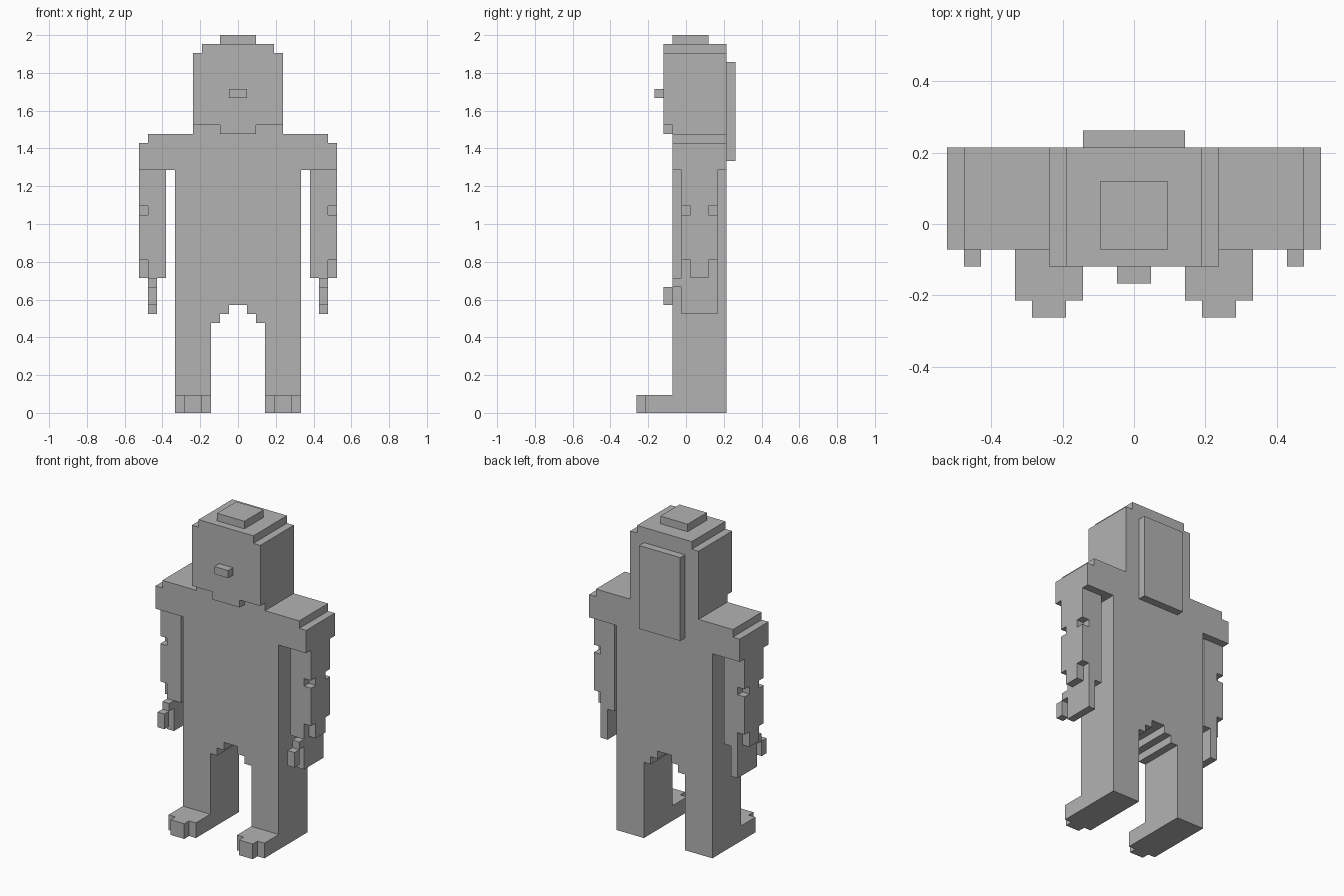
import bpy, bmesh

if "Cube" in bpy.data.objects:
    bpy.data.objects.remove(bpy.data.objects["Cube"])

U = 2 / 42      # one block of the grid
Y0 = 5.5        # grid depth that falls on y = 0

grey = bpy.data.materials.new("plain grey")
grey.diffuse_color = (0.45, 0.45, 0.45, 1)
grey.use_nodes = True
grey.node_tree.nodes["Principled BSDF"].inputs["Base Color"].default_value = grey.diffuse_color


def finish(name, bm):
    bmesh.ops.recalc_face_normals(bm, faces=bm.faces[:])
    mesh = bpy.data.meshes.new(name)
    bm.to_mesh(mesh)
    bm.free()
    mesh.materials.append(grey)
    obj = bpy.data.objects.new(name, mesh)
    bpy.context.collection.objects.link(obj)
    return obj


def slab(name, half, y0, y1):
    """Extrude a left-right symmetric front outline (right half, bottom to top)."""
    outline = half + [(-x, z) for x, z in reversed(half) if x]
    bm = bmesh.new()
    face = bm.faces.new([bm.verts.new((x * U, (y0 - Y0) * U, z * U)) for x, z in outline])
    res = bmesh.ops.extrude_face_region(bm, geom=[face])
    moved = [v for v in res["geom"] if isinstance(v, bmesh.types.BMVert)]
    bmesh.ops.translate(bm, verts=moved, vec=(0, (y1 - y0) * U, 0))
    return finish(name, bm)


def boxes(name, parts, mirror=False):
    """Boxes given as (x0, x1, y0, y1, z0, z1) in blocks."""
    bm = bmesh.new()
    for x0, x1, y0, y1, z0, z1 in parts:
        for v in bmesh.ops.create_cube(bm, size=1)["verts"]:
            v.co.x = (x1 if v.co.x > 0 else x0) * U
            v.co.y = ((y1 if v.co.y > 0 else y0) - Y0) * U
            v.co.z = (z1 if v.co.z > 0 else z0) * U
    obj = finish(name, bm)
    if mirror:
        obj.modifiers.new("mirror", "MIRROR").use_mirror_merge = False
    return obj


# Torso with stepped shoulders, legs and stepped crotch
slab("torso_and_legs",
     [(1, 12), (1, 11), (2, 11), (2, 10), (3, 10), (3, 0), (7, 0), (7, 27),
      (11, 27), (11, 30), (10, 30), (10, 31)], 4, 10)

# Head: neck layer, stepped skull, top tuft, chin, nose, hair down the back
boxes("neck", [(-5, 5, 4, 10, 31, 32)])
slab("head", [(5, 32), (5, 40), (4, 40), (4, 41)], 3, 10)
boxes("top_tuft", [(-2, 2, 4, 8, 41, 42)])
boxes("chin", [(-2, 2, 3, 4, 31, 32)])
boxes("nose", [(-1, 1, 2, 3, 35, 36)])
boxes("back_hair", [(-3, 3, 10, 11, 28, 39)])

# Arms: inner core plus outer layer with notched corners
boxes("arm", [
    (8, 10, 5, 9, 15, 27),
    (10, 11, 5, 9, 23, 27),
    (10, 11, 6, 8, 22, 23),
    (10, 11, 5, 9, 17, 22),
    (10, 11, 6, 8, 15, 17),
], mirror=True)

# Hands with a thumb stepping forward and down
boxes("hand", [(9, 10, 5, 9, 11, 15)], mirror=True)
boxes("thumb", [(9, 10, 4, 5, 14, 15), (9, 10, 3, 4, 12, 14)], mirror=True)

# Feet with narrower toes
boxes("foot", [(3, 7, 1, 4, 0, 2), (4, 6, 0, 1, 0, 2)], mirror=True)
